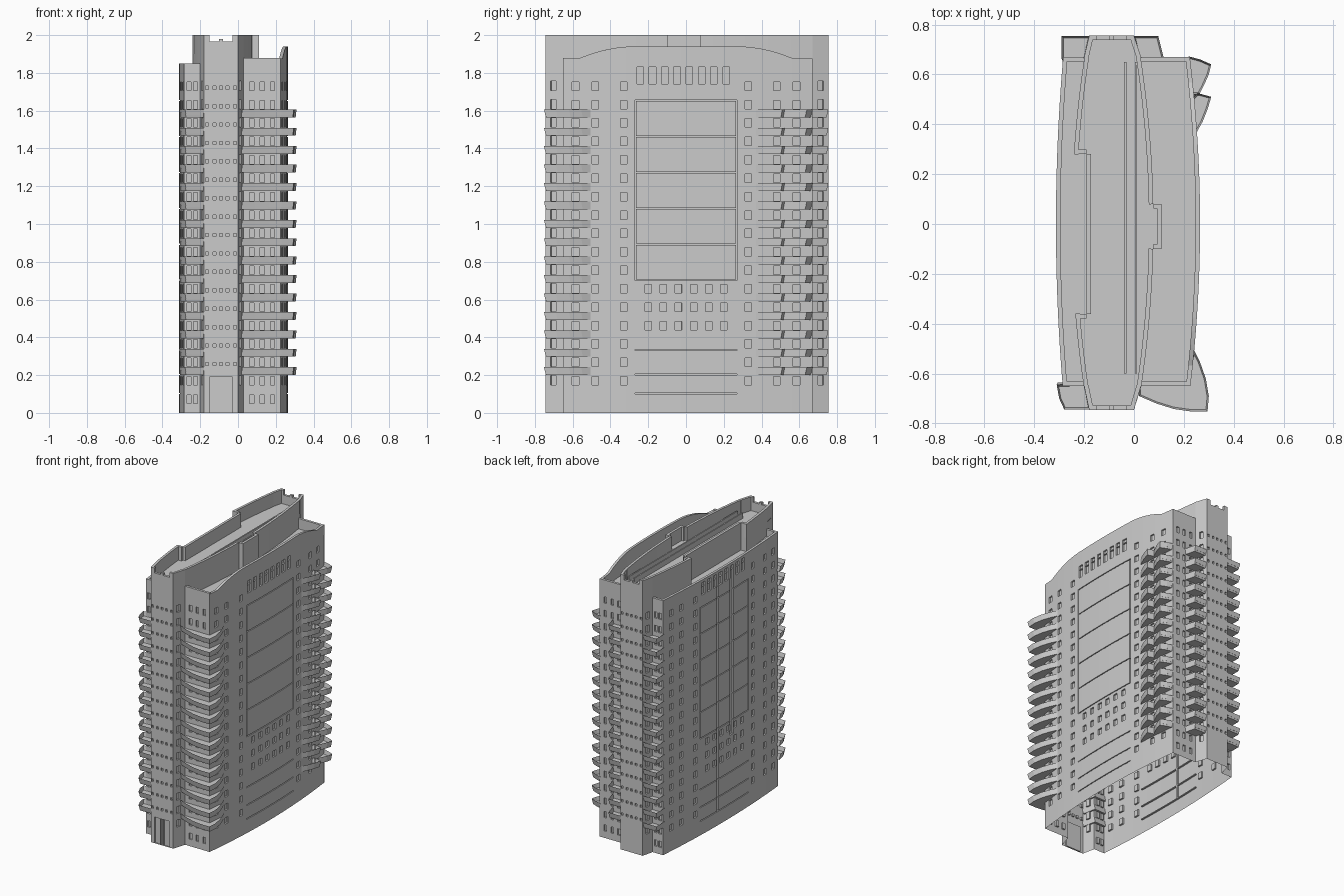
import bpy, bmesh
from mathutils import Vector

if "Cube" in bpy.data.objects:
    bpy.data.objects.remove(bpy.data.objects["Cube"])

STEP, LOW = 0.0975, 0.2            # storey height, first balcony level
ROOF, CORE_ROOF = 1.80, 1.90


def make(name, verts, faces):
    me = bpy.data.meshes.new(name)
    me.from_pydata([tuple(v) for v in verts], [], faces)
    me.update()
    ob = bpy.data.objects.new(name, me)
    bpy.context.collection.objects.link(ob)
    return ob


def line(a, b):
    a, b = Vector(a), Vector(b)
    return (lambda s: a + (b - a).normalized() * s), (b - a).length


# Wall with recessed rectangles (s0, s1, z0, z1) and a thick parapet above the roof
def wall(name, f, s0, s1, z0, top, roof, rects=(), steps=1, depth=0.012, t=0.018):
    d = (f(s1) - f(s0)).normalized()
    inward = Vector((-d.y, d.x, 0))
    topf = top if callable(top) else (lambda s: top)
    ss = {round(s0 + (s1 - s0) * i / steps, 4) for i in range(steps + 1)}
    zs = {z0}
    for r in rects:
        ss |= {round(r[0], 4), round(r[1], 4)}
        zs |= {round(r[2], 4), round(r[3], 4)}
    ss, zs = sorted(ss), sorted(zs) + [None]
    nu, nz = len(ss) - 1, len(zs) - 1
    verts, faces, cache = [], [], {}

    def add(s, z, off):
        p = f(s)
        verts.append(Vector((p.x, p.y, z)) + inward * off)
        return len(verts) - 1

    def v(i, j, k):
        if (i, j, k) not in cache:
            z = topf(ss[i]) if zs[j] is None else zs[j]
            cache[i, j, k] = add(ss[i], z, depth * k)
        return cache[i, j, k]

    def hole(i, j):
        if not (0 <= i < nu and 0 <= j < nz - 1):
            return False
        s, z = (ss[i] + ss[i + 1]) / 2, (zs[j] + zs[j + 1]) / 2
        return any(r[0] < s < r[1] and r[2] < z < r[3] for r in rects)

    for i in range(nu):
        for j in range(nz):
            c = [(i, j), (i + 1, j), (i + 1, j + 1), (i, j + 1)]
            k = int(hole(i, j))
            faces.append([v(*p, k) for p in c])
            if k:
                near = [(i, j - 1), (i + 1, j), (i, j + 1), (i - 1, j)]
                for e in range(4):
                    if not hole(*near[e]):
                        a, b = c[e], c[(e + 1) % 4]
                        faces.append([v(*a, 0), v(*b, 0), v(*b, 1), v(*a, 1)])
    inner = [(add(s, topf(s), t), add(s, roof, t)) for s in ss]
    for i in range(nu):
        (a, al), (b, bl) = inner[i], inner[i + 1]
        faces += [[v(i, nz, 0), v(i + 1, nz, 0), b, a], [a, b, bl, al]]
    for i, flip in ((0, 1), (nu, -1)):
        q = [v(i, nz, 0), inner[i][0], inner[i][1], add(ss[i], roof, 0)]
        faces.append(q[::flip])
    return make(name, verts, faces)


def straight(name, a, b, z0, top, roof, rects=()):
    f, n = line(a, b)
    wall(name, f, 0, n, z0, top, roof, rects)


def windows(cols, w, h, k0, k1, lift=0.045):
    return [(c - w / 2, c + w / 2, LOW + k * STEP + lift, LOW + k * STEP + lift + h)
            for c in cols for k in range(k0, k1)]


# Curved long sides
def right(s): return Vector((0.225 + 0.04 * (1 - (s / 0.66) ** 2), s, 0))
def left(s): return Vector((-0.285 - 0.028 * (1 - (s / 0.66) ** 2), -s, 0))
def core_r(s): return Vector((0.028 + 0.05 * (1 - (s / 0.66) ** 2), s, 0))
def core_l(s): return Vector((-0.2 - 0.05 * (1 - (s / 0.66) ** 2), -s, 0))
def crest(s): return 1.94 - 0.065 * min(1, max(0, (abs(s) - 0.27) / 0.3)) ** 2


def facade(p0, p1):
    r = windows((-0.585, -0.48, -0.33, 0.33, 0.48, 0.585), 0.035, 0.045, -1, 16)
    r += windows((-0.2, -0.12, -0.04, 0.04, 0.12, 0.2), 0.035, 0.045, 2, 5)
    r += [(p0, p1, 0.7 + 0.19 * i, 0.706 + 0.19 * i) for i in range(6)]
    r += [(p0, p1, z, z + 0.006) for z in (0.1, 0.2, 0.33)]
    r += [(p, p + 0.006, 0.7, 1.656) for p in (p0, p1 - 0.006)]
    r += [(-0.26 + 0.065 * i, -0.225 + 0.065 * i, 1.74, 1.83) for i in range(8)]
    return r


wall("right_wing_side", right, -0.65, 0.67, 0, crest, ROOF, facade(-0.27, 0.27), 24)
slots = [(-0.09, -0.075, 0.1, 1.74), (0.06, 0.1, 0.6, 1.74)]
wall("left_wing_side", left, -0.67, 0.65, 0, 1.85, ROOF, facade(-0.28, 0.28) + slots, 24)

# Wing end walls
for name, a, b, top in (("right_wing_front", (0.028, -0.65, 0), (0.225, -0.65, 0), 1.88),
                        ("right_wing_back", (0.225, 0.67, 0), (0.028, 0.67, 0), 1.875),
                        ("left_wing_back", (-0.2, 0.67, 0), (-0.285, 0.67, 0), 1.85),
                        ("left_wing_front", (-0.285, -0.65, 0), (-0.2, -0.65, 0), 1.85)):
    cols = (0.045, 0.1, 0.155) if "right" in name else (0.025, 0.06)
    straight(name, a, b, 0, top, ROOF, windows(cols, 0.022, 0.045, -2, 16))

# Core ends: full-height panels with a notched top, and slanted cheeks
for end, y, s in (("front", -0.745, 1), ("back", 0.755, -1)):
    xs = [(-0.18, -0.15, 2), (-0.15, -0.1, 1.965), (-0.1, -0.08, 1.98),
          (-0.08, -0.03, 1.965), (-0.03, 0, 2)]
    for i, (x0, x1, top) in enumerate(xs):
        a, b = ((x0, y, 0), (x1, y, 0))[::s]
        rects = windows(((x1 - x0) / 2,), 0.016, 0.018, 0, 16, 0.05)
        if 0 < i < 4 and end == "front":
            rects.append((0, x1 - x0, 0, 0.19))      # entrance recess
        straight(f"core_{end}_panel_{i}", a, b, 0, top, CORE_ROOF, rects)
    yi = -0.65 if s == 1 else 0.67
    for side, x0, x1, flip in (("right", 0, 0.028, 1), ("left", -0.18, -0.2, -1)):
        a, b = ((x0, y, 0), (x1, yi, 0))[::s * flip]
        straight(f"core_{end}_{side}_cheek", a, b, 0, 2, CORE_ROOF,
                 windows((0.045,), 0.03, 0.05, -1, 16))

# Upper core rising above the wing roofs
wall("core_right_front", core_r, -0.65, -0.1, ROOF, 2, CORE_ROOF, steps=10)
wall("core_right_back", core_r, 0.08, 0.67, ROOF, 2, CORE_ROOF, steps=10)
wall("core_left_back", core_l, -0.67, -0.28, ROOF, 2, CORE_ROOF, steps=8)
wall("core_left_front", core_l, 0.36, 0.65, ROOF, 2, CORE_ROOF, steps=6)
bay = [tuple(core_r(-0.1)), (0.11, -0.1, 0), (0.11, 0.08, 0), tuple(core_r(0.08))]
niche = [tuple(core_l(-0.28)), (-0.19, 0.28, 0), (-0.19, -0.36, 0), tuple(core_l(0.36))]
for name, pts in (("core_bay", bay), ("core_niche", niche)):
    for i in range(3):
        straight(f"{name}_{i}", pts[i], pts[i + 1], ROOF, 2, CORE_ROOF)


# Roof decks
def span(f, a, b, n): return [f(a + (b - a) * i / n) for i in range(n + 1)]


def deck(name, pts, z):
    make(name, [(p[0], p[1], z) for p in pts], [list(range(len(pts)))])


front, back = [(-0.18, -0.745), (0, -0.745)], [(0, 0.755), (-0.18, 0.755)]
deck("wing_roof", front + [(0.028, -0.65)] + span(right, -0.65, 0.67, 24) + [(0.028, 0.67)]
     + back + [(-0.2, 0.67)] + span(left, -0.67, 0.65, 24) + [(-0.2, -0.65)], ROOF)
deck("core_roof", front + span(core_r, -0.65, -0.1, 10) + bay[1:3] + span(core_r, 0.08, 0.67, 10)
     + back + span(core_l, -0.67, -0.28, 8) + niche[1:3] + span(core_l, 0.36, 0.65, 6), CORE_ROOF)

# Long roof ridges
for i, x in enumerate((-0.035, 0.008)):
    bpy.ops.mesh.primitive_cube_add(size=1, location=(x, 0.025, 1.92))
    bpy.context.object.name = f"roof_ridge_{i}"
    bpy.context.object.scale = (0.009, 1.25, 0.04)


# Balcony trays: hollowed slab with flared rim, repeated on every storey
def balcony(name, pts):
    bm = bmesh.new()
    top = [bm.verts.new((x, y, LOW + 0.042)) for x, y in pts]
    low = [bm.verts.new((x * 0.985, y * 0.985, LOW)) for x, y in pts]
    face = bm.faces.new(top)
    bm.faces.new(low[::-1])
    for i in range(len(pts)):
        j = (i + 1) % len(pts)
        bm.faces.new((low[i], low[j], top[j], top[i]))
    bm.normal_update()
    bmesh.ops.inset_region(bm, faces=[face], thickness=0.007, use_even_offset=True)
    bmesh.ops.translate(bm, verts=face.verts[:], vec=(0, 0, -0.03))
    me = bpy.data.meshes.new(name)
    bm.to_mesh(me)
    bm.free()
    ob = bpy.data.objects.new(name, me)
    bpy.context.collection.objects.link(ob)
    arr = ob.modifiers.new("storeys", 'ARRAY')
    arr.count = 15
    arr.use_relative_offset = False
    arr.use_constant_offset = True
    arr.constant_offset_displace = (0, 0, STEP)


balcony("balcony_front_right", [(0.02, -0.642), (0.02, -0.69), (0.09, -0.72), (0.16, -0.742),
        (0.23, -0.752), (0.295, -0.752), (0.3, -0.69), (0.288, -0.62), (0.265, -0.555),
        (0.238, -0.5), (0.215, -0.642)])
balcony("balcony_front_left", [(-0.31, -0.645), (-0.3, -0.7), (-0.28, -0.743), (-0.175, -0.743),
        (-0.195, -0.642)])
balcony("balcony_back_left", [(-0.29, 0.662), (-0.195, 0.662), (-0.175, 0.754), (-0.29, 0.754)])
balcony("balcony_back_right", [(0.02, 0.662), (0.12, 0.662), (0.097, 0.754), (-0.003, 0.754)])
balcony("balcony_side_outer", [(0.21, 0.65), (0.225, 0.52), (0.262, 0.52), (0.28, 0.555),
        (0.3, 0.6), (0.31, 0.64), (0.265, 0.66), (0.22, 0.672)])
balcony("balcony_side_inner", [(0.235, 0.4), (0.25, 0.365), (0.275, 0.41), (0.295, 0.46),
        (0.31, 0.51), (0.255, 0.525), (0.23, 0.5)])
